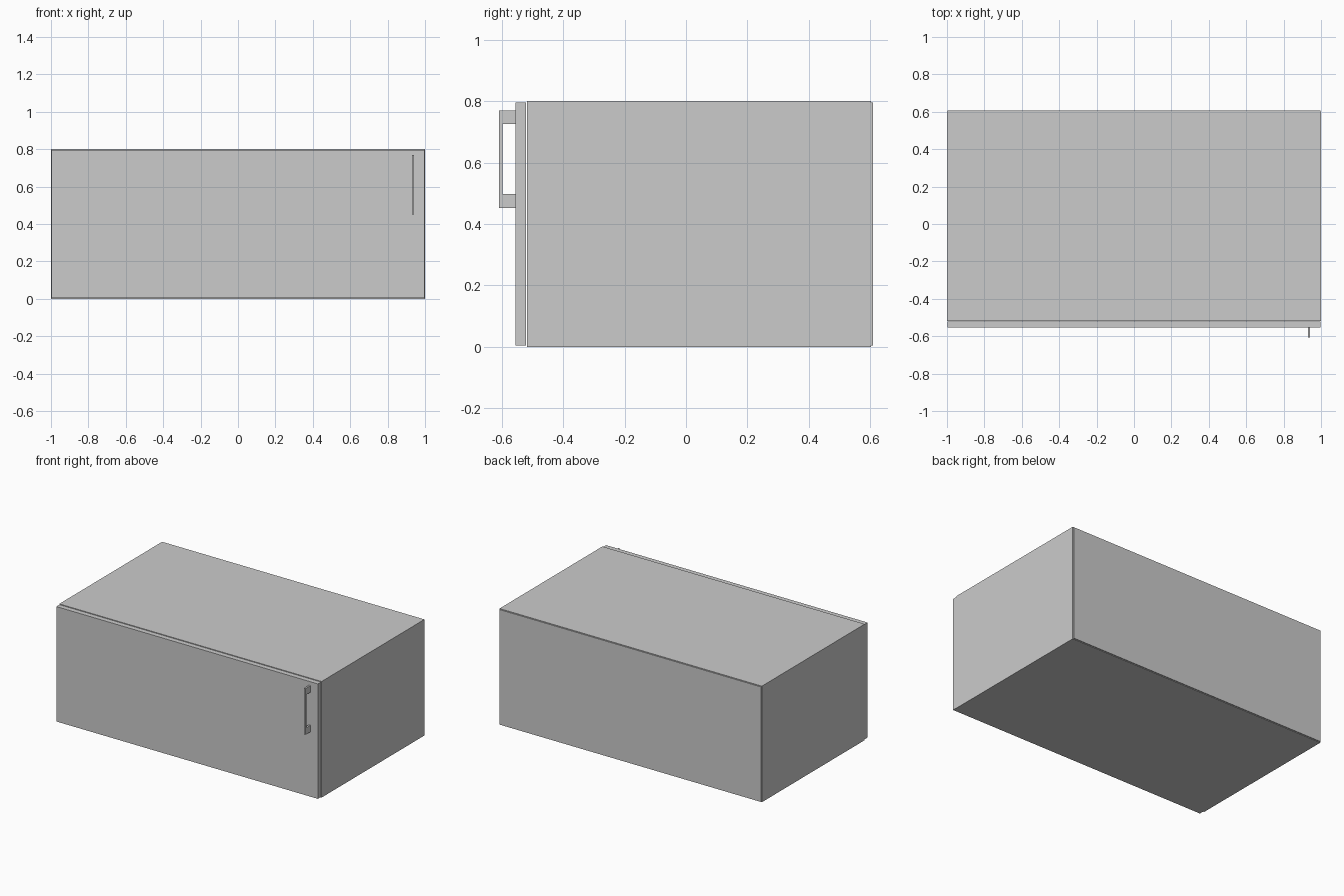
import bpy, bmesh

if "Cube" in bpy.data.objects:
    bpy.data.objects.remove(bpy.data.objects["Cube"])


def box(name, x, y, z):
    """Box spanning the given (min, max) ranges."""
    bm = bmesh.new()
    bmesh.ops.create_cube(bm, size=1)
    for v in bm.verts:
        v.co = [r[0] if c < 0 else r[1] for c, r in zip(v.co, (x, y, z))]
    mesh = bpy.data.meshes.new(name)
    bm.to_mesh(mesh)
    bm.free()
    ob = bpy.data.objects.new(name, mesh)
    bpy.context.collection.objects.link(ob)
    return ob


def profile_x(name, points, x0, x1):
    """Extrude a closed (y, z) outline along x."""
    bm = bmesh.new()
    face = bm.faces.new([bm.verts.new((x0, y, z)) for y, z in points])
    ext = bmesh.ops.extrude_face_region(bm, geom=[face])
    moved = [g for g in ext["geom"] if isinstance(g, bmesh.types.BMVert)]
    bmesh.ops.translate(bm, verts=moved, vec=(x1 - x0, 0, 0))
    bmesh.ops.recalc_face_normals(bm, faces=bm.faces)
    mesh = bpy.data.meshes.new(name)
    bm.to_mesh(mesh)
    bm.free()
    ob = bpy.data.objects.new(name, mesh)
    bpy.context.collection.objects.link(ob)
    return ob


H, T = 0.80, 0.032            # cabinet height, board thickness
FRONT, BACK = -0.518, 0.602   # carcass depth

# Carcass boards
for side, x in (("left", (-1, -1 + T)), ("right", (1 - T, 1))):
    box(side + "_side_panel", x, (FRONT, BACK), (0, H))
inner = (-1 + T, 1 - T)
box("bottom_panel", inner, (FRONT, BACK), (0, T))
box("top_panel", inner, (FRONT, BACK), (H - T, H))

# Thin back sheet, slightly smaller than the carcass
box("back_panel", (-0.996, 0.996), (BACK, 0.608), (0.004, H - 0.004))

# Door with a small reveal around its edge
box("door", (-0.997, 0.997), (-0.554, -0.520), (0.004, H - 0.004))

# Flat bracket pull
profile_x("door_handle", [
    (-0.554, 0.452), (-0.608, 0.452), (-0.608, 0.77), (-0.554, 0.77),
    (-0.554, 0.725), (-0.597, 0.725), (-0.597, 0.497), (-0.554, 0.497),
], 0.929, 0.942)
